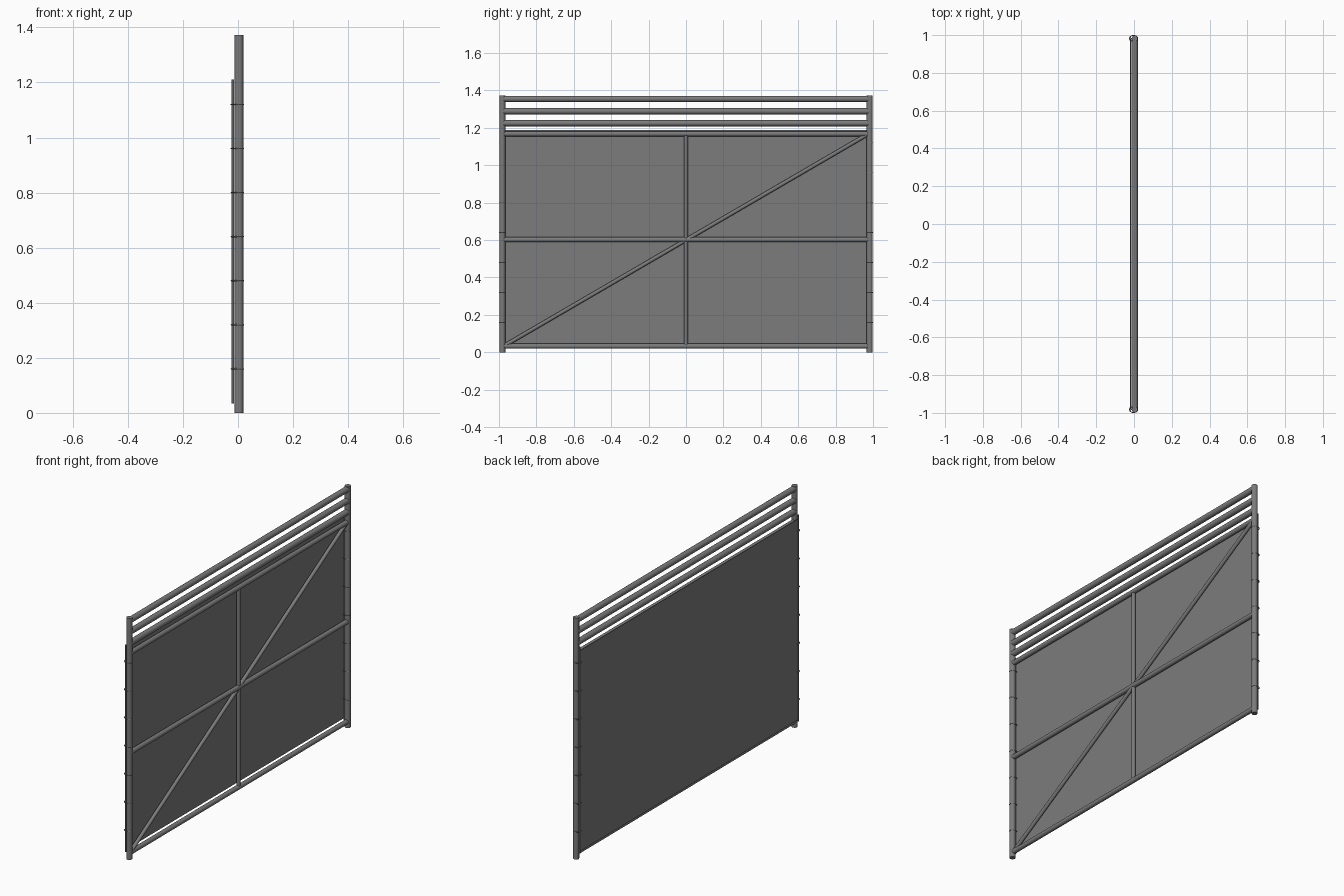
import bpy, math
from mathutils import Vector

cube = bpy.data.objects.get("Cube")
if cube:
    bpy.data.objects.remove(cube, do_unlink=True)

grey = bpy.data.materials.new("steel_grey")
grey.use_nodes = True
colour = (0.2, 0.2, 0.2, 1)
grey.diffuse_color = colour
grey.node_tree.nodes["Principled BSDF"].inputs["Base Color"].default_value = colour

POST_Y, PIPE_X, SHEET_X = 0.982, 0.0035, -0.0185


def finish(name, smooth=True):
    obj = bpy.context.object
    obj.name = name
    obj.data.materials.append(grey)
    if smooth:
        bpy.ops.object.shade_smooth_by_angle(angle=math.radians(40))
    return obj


def pipe(name, start, end, radius):
    """Capped round tube between two points."""
    a, b = Vector(start), Vector(end)
    bpy.ops.mesh.primitive_cylinder_add(
        vertices=16, radius=radius, depth=(b - a).length, location=(a + b) / 2,
        rotation=(b - a).to_track_quat('Z', 'Y').to_euler())
    return finish(name)


def crossbar(name, z, radius):
    return pipe(name, (PIPE_X, -POST_Y, z), (PIPE_X, POST_Y, z), radius)


# End posts, sheet edge rods and the tie rings that hold them together
for side, sign in (("near", -1), ("far", 1)):
    y = sign * POST_Y
    pipe(side + "_post", (PIPE_X, y, 0), (PIPE_X, y, 1.373), 0.016)
    pipe(side + "_edge_rod", (SHEET_X, y, 0.035), (SHEET_X, y, 1.21), 0.0045)
    for i in range(1, 8):
        bpy.ops.mesh.primitive_torus_add(
            major_segments=20, minor_segments=6, major_radius=0.022,
            minor_radius=0.0025, location=(-0.0025, y, 0.16 * i))
        ring = finish(f"{side}_tie_ring_{i}")
        ring.scale.y = 0.74

# Open bars above the sheet
for i, z in enumerate((1.225, 1.289, 1.355)):
    crossbar(f"upper_bar_{i + 1}", z, 0.0165)

# Frame rails and braces
for name, z in (("bottom_rail", 0.033), ("middle_rail", 0.602), ("top_rail", 1.168)):
    crossbar(name, z, 0.0135)
pipe("centre_upright", (PIPE_X, 0, 0.033), (PIPE_X, 0, 1.168), 0.0105)
pipe("diagonal_brace", (PIPE_X, -0.975, 0.033), (PIPE_X, 0.975, 1.168), 0.0105)

# Thin covering sheet
bpy.ops.mesh.primitive_cube_add(size=1, location=(SHEET_X, 0, 0.617))
sheet = finish("cover_sheet", smooth=False)
sheet.scale = (0.003, 2 * POST_Y, 1.142)
